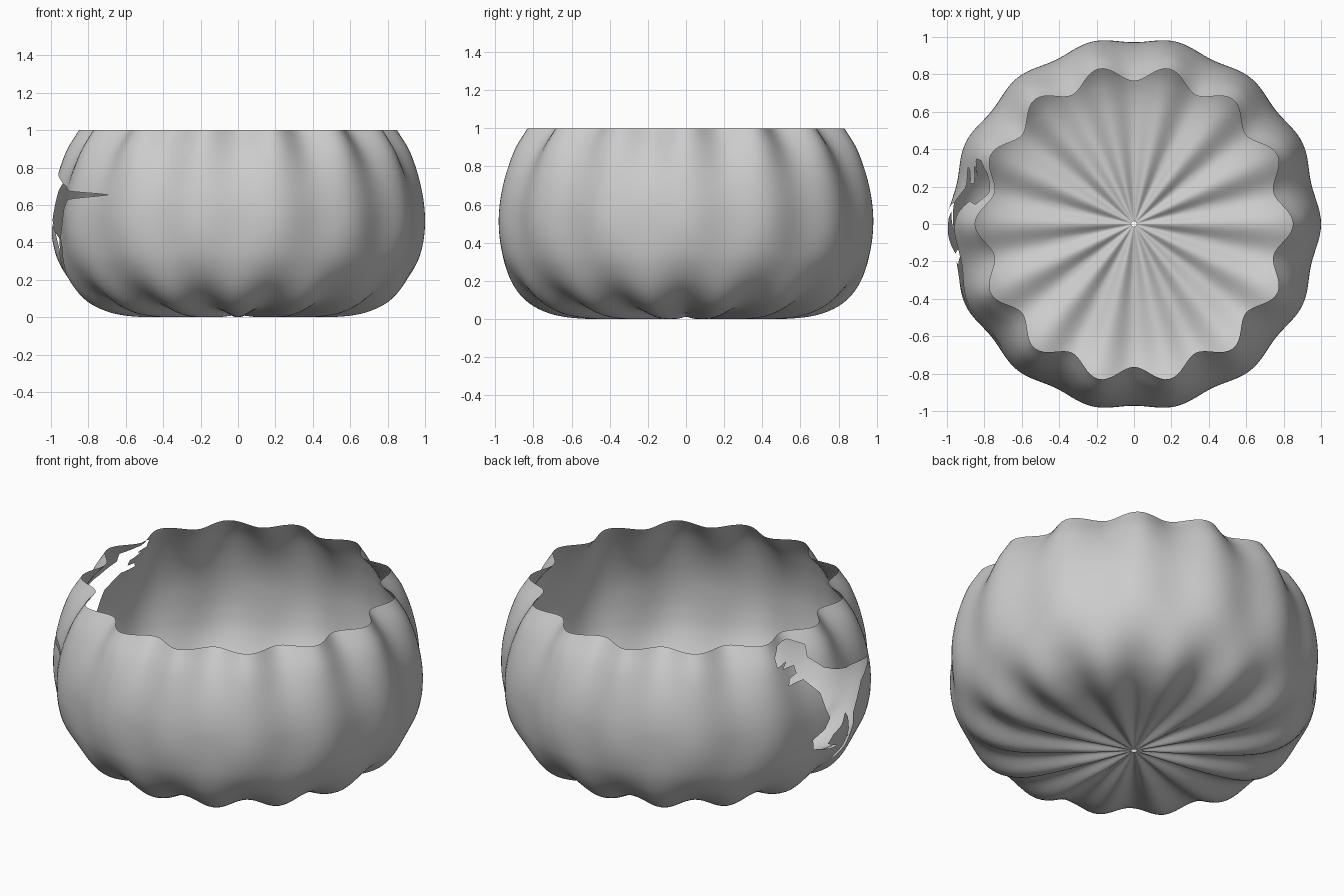
import bpy
import bmesh
from math import sin, cos, pi, radians
from mathutils import Vector
from mathutils.geometry import delaunay_2d_cdt

LOBES = 14
COLUMNS = LOBES * 16
ROWS = 64

# Shell profile: (path position, mean radius, mean height, rib size)
# A negative rib size swaps ridges and grooves, as on the underside.
PROFILE = [
    (-.6, .015, .012, 0),
    (-.4, .25, .015, -.015),
    (-.25, .45, .019, -.02),
    (-.1, .64, .036, -.024),
    (.03, .765, .075, -.024),
    (.12, .845, .128, -.019),
    (.2, .908, .2, -.008),
    (.3, .957, .3, .004),
    (.4, .979, .4, .011),
    (.5, .986, .5, .014),
    (.6, .981, .6, .014),
    (.7, .962, .7, .016),
    (.8, .929, .8, .022),
    (.9, .88, .9, .032),
    (1, .807, 1, .043),
]

# Dinosaur cut-out: (angle in degrees, height)
HEAD_AND_BACK = [(157.5, .93), (161, .965), (168, .965), (173, .93),
                 (172, .87), (176.5, .8), (182, .76), (190, .71)]
TAIL = [(203, .675), (224, .655), (203, .63), (198, .58)]
REAR_LEG = [(195, .5), (192, .43), (193, .36), (190, .25), (184, .2),
            (184, .23), (188, .27), (189.5, .36), (187, .45), (184, .5)]
FRONT_LEG = [(182, .44), (178, .41), (176, .36), (182, .31), (178, .32),
             (170, .36), (169.5, .42), (174, .46), (176, .52), (174.5, .58)]
CHEST_AND_JAW = [(173, .68), (168, .77), (161, .77), (162, .8), (166, .81),
                 (166, .85), (160, .86), (163, .885), (157.5, .88)]


def slope(i):
    """Tangent of the profile at key i."""
    a = PROFILE[max(i - 1, 0)]
    b = PROFILE[min(i + 1, len(PROFILE) - 1)]
    return [(q - p) / (b[0] - a[0]) for p, q in zip(a[1:], b[1:])]


def profile_at(h):
    """Smooth radius, height and rib size at path position h."""
    i = 0
    while i < len(PROFILE) - 2 and h > PROFILE[i + 1][0]:
        i += 1
    a, b = PROFILE[i], PROFILE[i + 1]
    step = b[0] - a[0]
    t = (h - a[0]) / step
    ease = t * t * (3 - 2 * t)
    return [p + (q - p) * ease
            + step * (t * (1 - t) ** 2 * m - t * t * (1 - t) * n)
            for p, q, m, n in zip(a[1:], b[1:], slope(i), slope(i + 1))]


def shell_point(angle, h):
    """Ribs point down on the underside and outward on the wall."""
    radius, height, size = profile_at(h)
    rib = size * cos(LOBES * angle)
    tilt = min(max((.3 - h) / .5, 0), 1) * pi / 2
    radius += rib * cos(tilt)
    height = max(height - rib * sin(tilt), 0)
    return radius * cos(angle), radius * sin(angle), height


def inside(p, loop):
    hit = False
    for a, b in zip(loop, loop[1:] + loop[:1]):
        if (a.y > p.y) != (b.y > p.y):
            if p.x < a.x + (p.y - a.y) * (b.x - a.x) / (b.y - a.y):
                hit = not hit
    return hit


# Outline split into short steps so that it follows the curved wall
corners = [Vector((radians(a), z)) for a, z in
           HEAD_AND_BACK + TAIL + REAR_LEG + FRONT_LEG + CHEST_AND_JAW]
outline = []
for a, b in zip(corners, corners[1:] + corners[:1]):
    count = max(1, round((b - a).length / .015))
    outline += [a.lerp(b, k / count) for k in range(count)]

# Flat layout of the shell, triangulated around the outline
low, high = PROFILE[0][0], PROFILE[-1][0]
grid = [Vector((2 * pi * c / COLUMNS, low + (high - low) * r / ROWS))
        for r in range(ROWS + 1) for c in range(COLUMNS + 1)]
n = len(outline)
edges = [(i, (i + 1) % n) for i in range(n)]
points, _, faces, *_ = delaunay_2d_cdt(outline + grid, edges, [], 0, 1e-6)

# Wrap the layout into the ribbed shell, leaving the cut-out open
bm = bmesh.new()
verts = [bm.verts.new(shell_point(p.x, p.y)) for p in points]
for face in faces:
    middle = sum((points[i] for i in face), Vector((0, 0))) / len(face)
    if not inside(middle, outline):
        bm.faces.new([verts[i] for i in face])
bmesh.ops.remove_doubles(bm, verts=bm.verts[:], dist=1e-5)
bmesh.ops.delete(bm, geom=[v for v in bm.verts if not v.link_faces],
                 context='VERTS')
for f in bm.faces:
    f.smooth = True

cube = bpy.data.objects.get("Cube")
if cube:
    bpy.data.objects.remove(cube, do_unlink=True)

mesh = bpy.data.meshes.new("pumpkin_shell")
bm.to_mesh(mesh)
bm.free()
shell = bpy.data.objects.new("pumpkin_shell", mesh)
bpy.context.collection.objects.link(shell)

# Plain grey
grey = bpy.data.materials.new("light_grey")
grey.use_nodes = True
colour = (.6, .6, .6, 1)
grey.diffuse_color = colour
for node in grey.node_tree.nodes:
    if node.type == 'BSDF_PRINCIPLED':
        node.inputs["Base Color"].default_value = colour
mesh.materials.append(grey)
